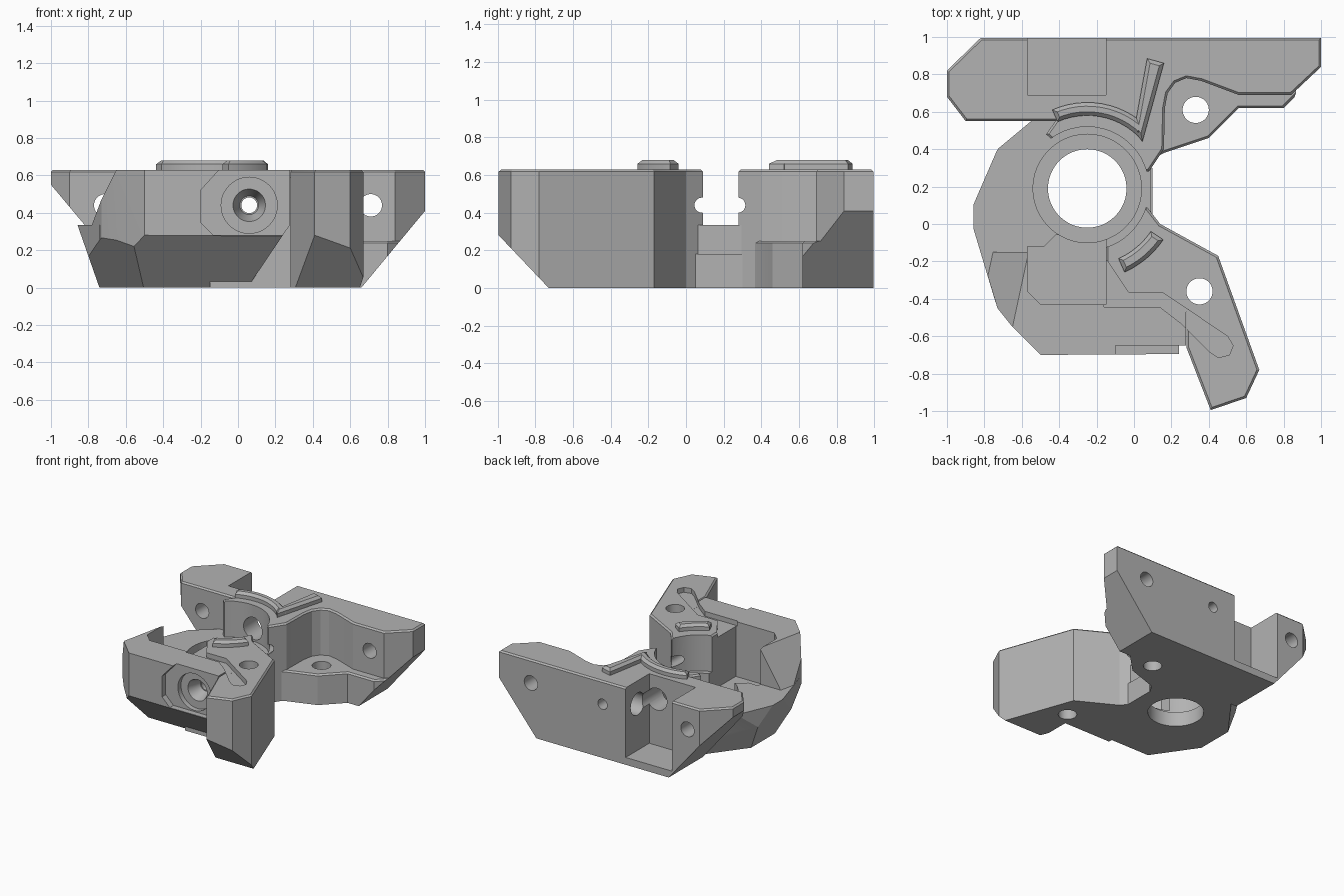
import bpy, bmesh, math
from mathutils import Vector, Matrix

if "Cube" in bpy.data.objects:
    bpy.data.objects.remove(bpy.data.objects["Cube"])

grey = bpy.data.materials.new("mid grey")
grey.use_nodes = True
grey.diffuse_color = (0.45, 0.45, 0.45, 1)
grey.node_tree.nodes["Principled BSDF"].inputs["Base Color"].default_value = (0.45, 0.45, 0.45, 1)

TOP = 0.63
HUB = Vector((-0.25, 0.19))
AXIS_Z = 0.44


def finish(name, bm):
    bmesh.ops.recalc_face_normals(bm, faces=bm.faces)
    mesh = bpy.data.meshes.new(name)
    bm.to_mesh(mesh)
    bm.free()
    mesh.materials.append(grey)
    ob = bpy.data.objects.new(name, mesh)
    bpy.context.collection.objects.link(ob)
    return ob


def prism(name, outline, z0, z1, chamfer=0.0, slices=(), turn=None):
    """Extrude an outline, chamfer its top rim, then trim it with planes."""
    bm = bmesh.new()
    face = bm.faces.new([bm.verts.new((x, y, z0)) for x, y in outline])
    grown = bmesh.ops.extrude_face_region(bm, geom=[face])["geom"]
    for v in grown:
        if isinstance(v, bmesh.types.BMVert):
            v.co.z = z1
    # The extrusion may drop or keep the base face, so make sure it is closed
    open_edges = [e for e in bm.edges if e.is_boundary]
    if open_edges:
        bmesh.ops.edgeloop_fill(bm, edges=open_edges)
    bmesh.ops.recalc_face_normals(bm, faces=bm.faces)
    if chamfer:
        rim = [e for e in bm.edges if all(abs(v.co.z - z1) < 1e-5 for v in e.verts)]
        bmesh.ops.bevel(bm, geom=rim, offset=chamfer, segments=1, affect='EDGES')
    for point, normal in slices:
        bmesh.ops.bisect_plane(bm, geom=bm.verts[:] + bm.edges[:] + bm.faces[:],
                               plane_co=point, plane_no=Vector(normal).normalized(),
                               clear_outer=True)
        bmesh.ops.remove_doubles(bm, verts=bm.verts, dist=1e-4)
        bmesh.ops.edgeloop_fill(bm, edges=[e for e in bm.edges if e.is_boundary])
    if turn:
        bm.transform(turn)
    return finish(name, bm)


def rod(start, end, r, r2=None):
    """Cylinder or cone between two points, used as a drill."""
    a, b = Vector(start), Vector(end)
    bm = bmesh.new()
    bmesh.ops.create_cone(bm, cap_ends=True, segments=48, radius1=r,
                          radius2=r if r2 is None else r2, depth=(b - a).length)
    spin = (b - a).to_track_quat('Z', 'Y').to_matrix().to_4x4()
    bm.transform(Matrix.Translation((a + b) / 2) @ spin)
    return finish("drill", bm)


def box(name, x0, x1, y0, y1, z0, z1):
    return prism(name, [(x0, y0), (x1, y0), (x1, y1), (x0, y1)], z0, z1)


def cut(target, tool):
    mod = target.modifiers.new("cut", 'BOOLEAN')
    mod.operation, mod.solver, mod.object = 'DIFFERENCE', 'EXACT', tool
    mod.use_hole_tolerant = True
    bpy.context.view_layer.objects.active = target
    bpy.ops.object.modifier_apply(modifier=mod.name)


def band(r0, r1, a0, a1, n=12):
    angles = [math.radians(a0 + (a1 - a0) * i / n) for i in range(n + 1)]
    ring = lambda r, seq: [(HUB.x + r * math.cos(a), HUB.y + r * math.sin(a)) for a in seq]
    return ring(r0, angles) + ring(r1, reversed(angles))


# Trimming planes shared by several parts
right_slope = ((1, 0, 0.41), (0.41, 0, -0.34))
left_slope = ((-1, 0, 0.55), (-0.55, 0, -0.46))
lobe_side = ((-0.86, 0, 0.34), (-1, 0, -0.35))
lobe_back = ((-0.73, 0.4, 0.34), (-0.8, 0.6, -0.3))
lobe_corner = ((-0.69, -0.5, 0.26), (-0.8, -0.55, -0.7))
lobe_front = ((0, -0.7, 0.28), (0, -0.75, -0.7))

parts = [
    # Rear plate with swept inner corner
    prism("rear_plate", [
        (-1, 0.82), (-0.82, 0.995), (1, 0.995), (1, 0.84), (0.84, 0.69), (0.56, 0.69),
        (0.36, 0.765), (0.28, 0.78), (0.22, 0.755), (0.18, 0.7), (0.165, 0.62), (0.16, 0.4),
        (0.08, 0.28), (-0.25, 0.28), (-0.47, 0.48), (-0.42, 0.55), (-0.9, 0.55), (-1, 0.68)],
        0, TOP, 0.012, [right_slope, left_slope]),
    # Low mounting shelf
    prism("shelf", [
        (0.16, 0.38), (0.4, 0.46), (0.56, 0.62), (0.8, 0.62), (0.99, 0.81), (0.99, 0.9),
        (0.02, 0.9), (0.02, 0.3)], 0, 0.25, 0.012, [right_slope]),
    # Floor around the hub
    prism("hub_base", [
        (-0.45, 0.75), (-0.55, 0.55), (-0.73, 0.4), (-0.86, 0.1), (-0.86, -0.02),
        (-0.74, -0.42), (-0.6, -0.5), (0.2, -0.45), (0.2, -0.1), (0.09, 0.05), (0.09, 0.75)],
        0, 0.335, 0, [lobe_side, lobe_back, lobe_corner, lobe_front]),
    # Faceted front wall
    prism("front_wall", [
        (-0.82, -0.15), (-0.73, -0.45), (-0.65, -0.55), (-0.5, -0.7), (0.279, -0.695),
        (0.279, -0.35), (-0.5, -0.35), (-0.5, -0.15)], 0, TOP, 0, [
        lobe_side, lobe_corner, lobe_front,
        ((-0.57, -0.18, TOP), (-0.977, 0.21, 0.63)),
        ((0.24, 0, 0.28), (0.83, 0, -0.56))]),
    # Front arm ending in a leg
    prism("front_arm", [
        (0.07, 0.09), (0.14, 0), (0.45, -0.17), (0.67, -0.78), (0.6, -0.93), (0.41, -0.995),
        (0.28, -0.66), (0.28, -0.47), (-0.15, -0.47), (-0.15, -0.1), (-0.2, 0.09)],
        0, TOP, 0.012, [((0, -0.995, 0.28), (0, -1, -0.95))]),
    box("foot_block", -0.02, 0.1, 0.05, 0.3, 0, 0.18),
]

# Hub bore, counterbore, motor pocket, rear pocket
cx, cy = HUB
cutters = [
    rod((cx, cy, 0.335), (cx, cy, 1), 0.33),
    rod((cx, cy, 0.12), (cx, cy, 1), 0.29),
    rod((cx, cy, -0.1), (cx, cy, 1), 0.21),
    prism("pocket", [(-0.57, -0.36), (-0.5, -0.43), (-0.15, -0.43), (-0.15, -0.06),
                     (-0.42, -0.06), (-0.48, -0.12), (-0.57, -0.12)], 0.18, 1),
    box("rear_pocket", -0.57, -0.15, 0.69, 1.2, 0.06, 1),
    box("gap", -0.4, 0.3, 0.09, 0.27, 0.335, 1),
    # Shallow groove on the arm
    prism("groove", [(-0.16, -0.19), (-0.14, -0.2), (-0.03, -0.365), (0.15, -0.365), (0.5, -0.6),
                     (0.53, -0.65), (0.51, -0.7), (0.45, -0.715), (0.4, -0.68), (0.25, -0.53),
                     (0.14, -0.445), (-0.16, -0.445)], 0.59, 1),
    # Angular recess in the front wall
    prism("recess", [(-0.2, 0.35), (-0.13, 0.28), (0.28, 0.28), (0.28, 0.8), (-0.1, 0.8),
                     (-0.1, 0.63), (-0.2, 0.52)], 0.65, 1.2, 0, (),
          Matrix.Rotation(math.pi / 2, 4, 'X')),
    rod((0.06, -0.8, AXIS_Z), (0.06, -0.61, AXIS_Z), 0.15),
    rod((0.06, -0.62, AXIS_Z), (0.06, -0.5, AXIS_Z), 0.09, 0.05),
    rod((0.06, -0.9, AXIS_Z), (0.06, 1.2, AXIS_Z), 0.042),
    # Cross holes in the arm and behind the hub
    rod((-0.3, -0.25, AXIS_Z), (0.04, -0.25, AXIS_Z), 0.1),
    rod((-0.22, 0.4, AXIS_Z), (-0.22, 0.8, AXIS_Z), 0.09),
    rod((-0.3, 0.84, AXIS_Z), (0.0, 0.84, AXIS_Z), 0.09),
    # Leg screw with its counterbore
    rod((0.1, -0.7, 0.41), (0.9, -0.56, 0.41), 0.065),
    rod((0.2, -0.68, 0.41), (0.4, -0.64, 0.41), 0.12),
]
# Rounded slots on both sides of the gap
for y in (0.085, 0.275):
    cutters.append(rod((-0.4, y, AXIS_Z), (0.3, y, AXIS_Z), 0.04))
# Vertical screw holes
for x, y in ((-0.84, 0.74), (0.33, 0.61), (0.35, -0.36)):
    cutters.append(rod((x, y, -0.1), (x, y, 1), 0.07))
# Wing screw holes with counterbores
for x, depth in ((-0.71, 0.6), (0.71, 0.74)):
    cutters.append(rod((x, 0.4, AXIS_Z), (x, 1.2, AXIS_Z), 0.06))
    cutters.append(rod((x, 0.4, AXIS_Z), (x, depth, AXIS_Z), 0.095))
for tool in cutters:
    for part in parts:
        cut(part, tool)
    bpy.data.objects.remove(tool)

# Raised ribs on the top
parts += [
    prism("rear_arc_rib", band(0.39, 0.46, 114, 46), 0.6, 0.68, 0.02),
    prism("rear_straight_rib", [(0.045, 0.44), (0.16, 0.86), (0.07, 0.885), (0.0, 0.5)],
          0.6, 0.68, 0.02),
    prism("front_arc_rib", band(0.41, 0.49, -66, -34), 0.6, 0.68, 0.02),
]

# Smooth the round walls while keeping edges sharp
bpy.ops.object.select_all(action='DESELECT')
for ob in parts:
    ob.select_set(True)
bpy.context.view_layer.objects.active = parts[0]
bpy.ops.object.shade_smooth_by_angle(angle=math.radians(20))
